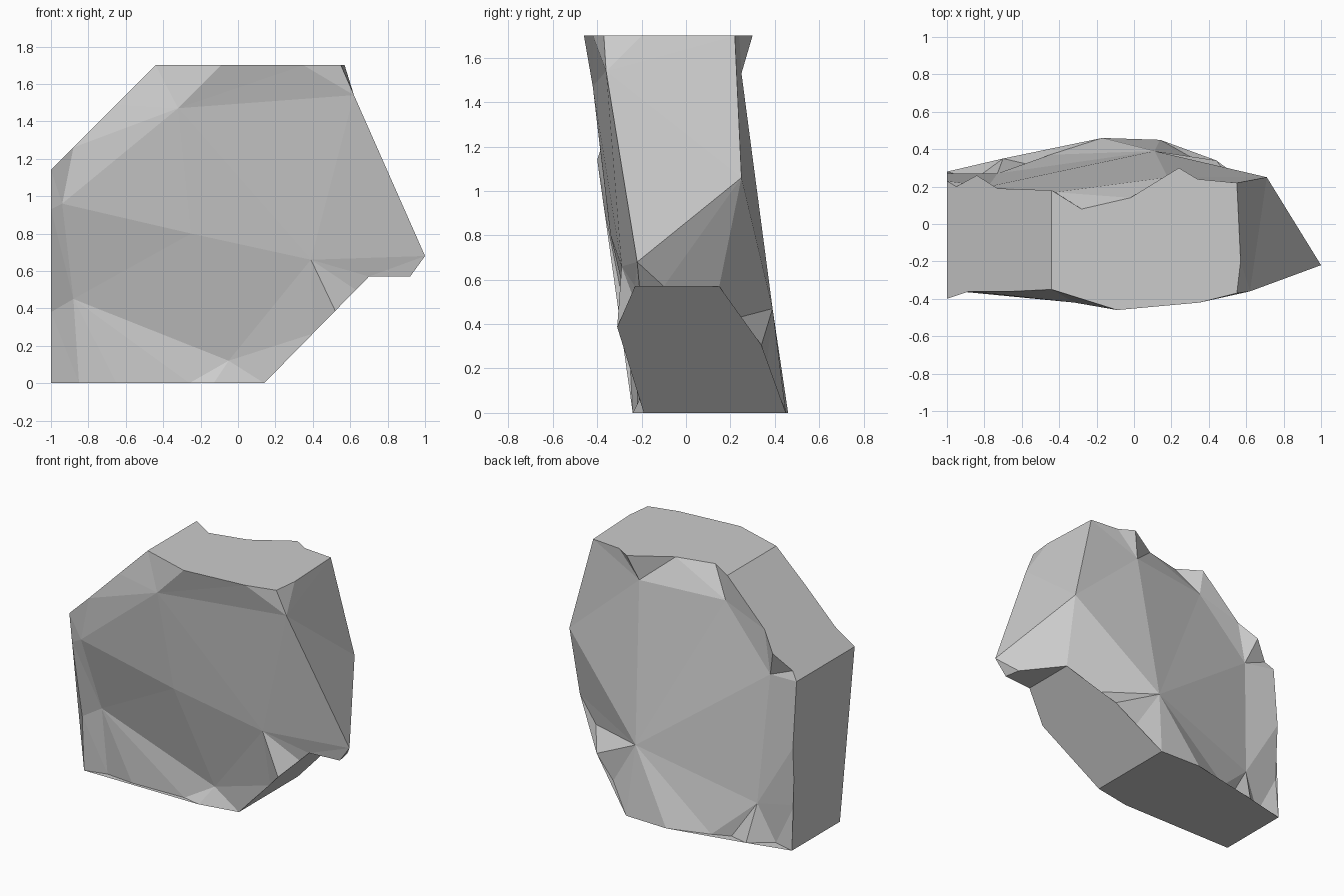
import bpy, bmesh
from mathutils import Vector
from mathutils.geometry import delaunay_2d_cdt

if "Cube" in bpy.data.objects:
    bpy.data.objects.remove(bpy.data.objects["Cube"])


# Points lying on each straight side of the slab outline
def floor(*pts):
    return [(x, y, 0) for x, y in pts]

def low(*pts):
    return [(x, y, (x - 0.14) * 0.57 / 0.56) for x, y in pts]

def top(*pts):
    return [(x, y, 1.7) for x, y in pts]

def high(*pts):
    return [(x, y, 2.14 + x) for x, y in pts]

def left(*pts):
    return [(-1, y, z) for y, z in pts]


# Broken front face: eight rim sides, inner peaks, crease lines
front_rim = [
    floor((-1, -.24), (-.85, -.20), (-.65, -.22), (-.26, -.21), (-.13, -.24)),
    low((.14, -.19), (.40, -.22), (.52, -.31), (.63, -.23)),
    [(.70, -.23, .57)],
    [(.92, -.21, .57)],
    [(1, -.22, .68), (.62, -.36, 1.54)],
    top((.57, -.2), (.55, -.37), (.35, -.42), (-.09, -.46)),
    high((-.44, -.35), (-.65, -.36), (-.88, -.36)),
    left((-.40, 1.14), (-.37, .93), (-.26, .38)),
]
front_peaks = [(-.94, -.36, .96), (-.88, -.22, .45), (-.25, -.34, .80),
               (-.32, -.42, 1.47), (.39, -.29, .66), (-.05, -.18, .12)]
front_creases = [(23, 26), (26, 16), (26, 12), (26, 27), (27, 12), (23, 25),
                 (25, 27), (27, 11), (24, 25), (24, 28), (25, 28), (27, 28),
                 (27, 7), (27, 8), (28, 3), (28, 4), (23, 24), (19, 23)]

# Broken back face
back_rim = [
    floor((-1, .28), (-.85, .24), (-.70, .35), (-.57, .32), (-.45, .37), (-.17, .46)),
    low((.14, .45), (.30, .36), (.44, .34), (.55, .19)),
    [(.70, .15, .57)],
    [(.90, -.10, .57)],
    [(.71, .25, 1.06)],
    top((.55, .22), (.34, .24), (.24, .30), (-.02, .14), (-.28, .08)),
    high((-.44, .18), (-.73, .19), (-.84, .26), (-.95, .20)),
    left((.23, 1.14), (.27, .70), (.25, .30)),
]
back_peaks = [(.11, .39, .47), (.18, .25, 1.53), (-.42, .17, 1.52),
              (-.78, .20, 1.12), (-.73, .27, .25)]
back_creases = [(25, k) for k in (5, 6, 7, 8, 9, 12, 26, 27, 28, 29)] + [
    (12, 10), (26, 27), (26, 15), (26, 14), (27, 17), (27, 16), (28, 20),
    (28, 21), (28, 27), (29, 3), (29, 2), (29, 1), (29, 24)]

bm = bmesh.new()


def add_face(verts):
    if len(set(verts)) > 2 and not bm.faces.get(verts):
        return bm.faces.new(verts)


def facet_sheet(rim, peaks, creases):
    """Triangulate one broken face; return its rim vertices grouped by side."""
    flat = [p for side in rim for p in side]
    n = len(flat)
    pts = flat + peaks
    verts = [bm.verts.new(p) for p in pts]
    edges = [(i, (i + 1) % n) for i in range(n)] + creases
    res = delaunay_2d_cdt([Vector((p[0], p[2])) for p in pts], edges, [], 1, 1e-5)
    for tri in res[2]:
        if all(res[3][i] for i in tri):
            add_face([verts[res[3][i][0]] for i in tri])
    groups, k = [], 0
    for side in rim:
        groups.append(verts[k:k + len(side)])
        k += len(side)
    return groups


front = facet_sheet(front_rim, front_peaks, front_creases)
back = facet_sheet(back_rim, back_peaks, back_creases)

# Flat cut walls joining the two rims
for i in range(8):
    j = (i + 1) % 8
    add_face(front[i] + [front[j][0], back[j][0]] + back[i][::-1])

bmesh.ops.triangulate(bm, faces=[f for f in bm.faces if len(f.verts) > 3],
                      ngon_method='EAR_CLIP')
bmesh.ops.recalc_face_normals(bm, faces=bm.faces[:])
mesh = bpy.data.meshes.new("rock_slab")
bm.to_mesh(mesh)
bm.free()
bpy.context.collection.objects.link(bpy.data.objects.new("rock_slab", mesh))
